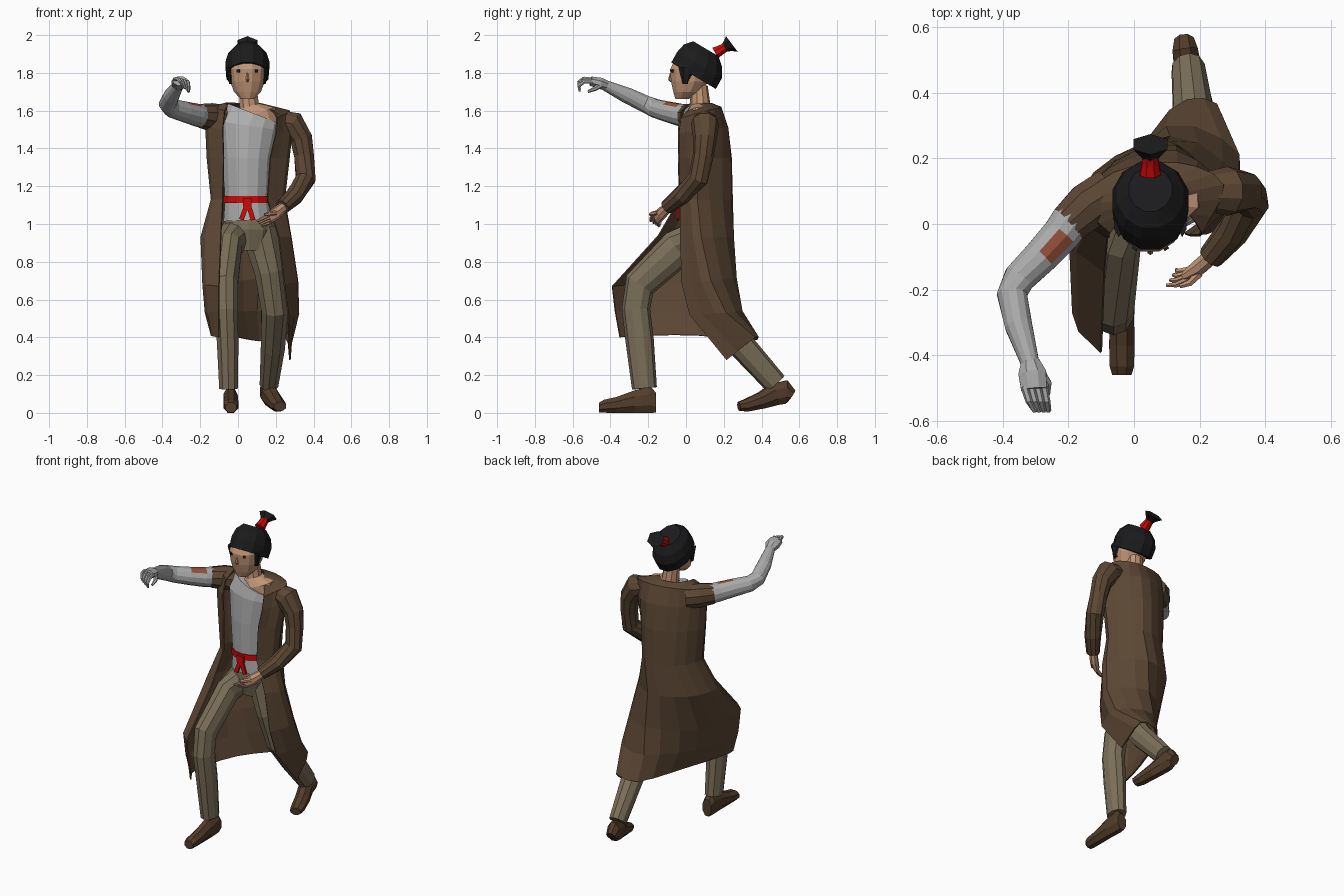
import bpy, bmesh, math
from mathutils import Vector, Matrix


def mat(name, r, g, b):
    m = bpy.data.materials.new(name)
    m.diffuse_color = (r, g, b, 1)
    return m


COAT = mat("coat brown", 0.105, 0.062, 0.034)
PANTS = mat("trouser khaki", 0.20, 0.16, 0.10)
SHIRT = mat("shirt grey", 0.43, 0.43, 0.43)
ARM = mat("arm grey", 0.40, 0.40, 0.40)
SKIN = mat("skin", 0.53, 0.30, 0.18)
RED = mat("sash red", 0.60, 0.003, 0.003)
RUST = mat("arm mark rust", 0.30, 0.08, 0.045)
BOOT = mat("boot brown", 0.085, 0.047, 0.024)
HAIR = mat("hair black", 0.011, 0.011, 0.012)


def finish(name, bm, *mats):
    bmesh.ops.recalc_face_normals(bm, faces=bm.faces[:])
    me = bpy.data.meshes.new(name)
    bm.to_mesh(me)
    bm.free()
    for m in mats:
        me.materials.append(m)
    ob = bpy.data.objects.new(name, me)
    bpy.context.collection.objects.link(ob)
    return ob


def tube(name, pts, *mats, n=8, ref=(0, 0, 1), axis=None, rule=None):
    """Loft elliptical rings (x, y, z, side radius, up radius) along a path."""
    bm = bmesh.new()
    P = [Vector(p[:3]) for p in pts]
    rings = []
    for i, p in enumerate(pts):
        t = Vector(axis) if axis else P[min(i + 1, len(P) - 1)] - P[max(i - 1, 0)]
        t.normalize()
        side = t.cross(Vector(ref)).normalized()
        up = side.cross(t)
        ring = []
        for k in range(n):
            a = 2 * math.pi * (k + 0.5) / n
            ring.append(bm.verts.new(P[i] + side * math.cos(a) * p[3] + up * math.sin(a) * p[-1]))
        rings.append(ring)
    for a, b in zip(rings, rings[1:]):
        for k in range(n):
            bm.faces.new((a[k], a[(k + 1) % n], b[(k + 1) % n], b[k]))
    bm.faces.new(rings[0])
    bm.faces.new(rings[-1])
    if rule:
        bmesh.ops.recalc_face_normals(bm, faces=bm.faces[:])
        for f in bm.faces:
            f.material_index = int(rule(f))
    return finish(name, bm, *mats)


def box(name, loc, size, m, rot=0.0, axis='Z'):
    bm = bmesh.new()
    bmesh.ops.create_cube(bm, size=1, matrix=Matrix.Translation(loc)
                          @ Matrix.Rotation(rot, 4, axis) @ Matrix.Diagonal((*size, 1)))
    return finish(name, bm, m)


def spline(ctrl, count):
    """Catmull-Rom points through the control points."""
    c = [Vector(p) for p in ctrl]
    c = [2 * c[0] - c[1]] + c + [2 * c[-1] - c[-2]]
    out = []
    for j in range(count):
        u = j / (count - 1) * (len(c) - 3)
        i = min(int(u), len(c) - 4)
        t = u - i
        a, b, d, e = c[i:i + 4]
        out.append(0.5 * (2 * b + (d - a) * t + (2 * a - 5 * b + 4 * d - e) * t ** 2
                          + (3 * b - a - 3 * d + e) * t ** 3))
    return out


# Long open coat: each ring runs from one front edge round the back to the other
upper = [
    [(-.055, 0, 1.625), (-.06, .07, 1.64), (-.01, .125, 1.638), (.08, .135, 1.635), (.125, .09, 1.635), (.19, 0, 1.592)],
    [(-.07, -.025, 1.60), (-.15, .06, 1.615), (-.06, .155, 1.62), (.13, .185, 1.615), (.27, .12, 1.60), (.205, -.025, 1.56)],
    [(-.08, -.04, 1.50), (-.17, .035, 1.52), (-.07, .17, 1.51), (.13, .22, 1.51), (.285, .09, 1.50), (.20, -.035, 1.48)],
    [(-.075, -.04, 1.35), (-.162, .04, 1.35), (-.06, .185, 1.35), (.13, .235, 1.35), (.27, .06, 1.35), (.17, -.035, 1.35)],
    [(-.08, -.035, 1.13), (-.14, .04, 1.13), (-.05, .195, 1.13), (.13, .238, 1.13), (.245, .06, 1.13), (.155, -.03, 1.13)],
]
skirt = [
    [(-.09, -.145, .94), (-.195, -.04, .93), (-.12, .155, .93), (.10, .25, .93), (.28, .08, .93), (.215, -.03, .93)],
    [(-.10, -.39, .67), (-.185, -.27, .68), (-.13, .06, .68), (.11, .265, .71), (.315, .13, .70), (.245, -.02, .68)],
    [(-.10, -.375, .54), (-.172, -.26, .53), (-.10, .04, .53), (.10, .295, .54), (.318, .21, .53), (.265, .02, .52)],
    [(-.10, -.35, .40), (-.14, -.24, .41), (-.05, .06, .41), (.11, .345, .38), (.25, .365, .40), (.275, .215, .28)],
]
bm = bmesh.new()
rows = [[bm.verts.new(v) for v in spline(r, 16)] for r in upper + skirt]
for a, b in zip(rows, rows[1:]):
    for k in range(15):
        bm.faces.new((a[k], a[k + 1], b[k + 1], b[k]))
coat = finish("coat", bm, COAT)
sol = coat.modifiers.new("cloth", 'SOLIDIFY')
sol.thickness = 0.008
sol.offset = 0

# Coat sleeves
tube("short_sleeve", [(-.07, .10, 1.555, .075), (-.14, .055, 1.565, .075), (-.20, 0, 1.572, .064)],
     COAT, n=10)
tube("long_sleeve", [(.22, .10, 1.545, .06), (.285, .10, 1.53, .075), (.335, .10, 1.45, .062), (.35, .09, 1.36, .055),
                     (.358, .065, 1.24, .055), (.30, -.025, 1.15, .05), (.235, -.10, 1.09, .04)],
     COAT, n=10, ref=(0, 1, 0))

# Shirt, chest and neck, sash
tube("shirt", [(.055, .08, 1.02, .135, .115), (.05, .08, 1.13, .122, .113), (.05, .08, 1.35, .135, .122),
               (.06, .08, 1.52, .165, .115), (.085, .08, 1.585, .15, .095)], SHIRT, n=14, ref=(0, 1, 0))
tube("neck_and_chest", [(.09, .08, 1.53, .14, .09), (.09, .075, 1.585, .115, .08), (.06, .075, 1.625, .055, .055),
                        (.05, .07, 1.73, .048, .045)], SKIN, n=10, ref=(0, 1, 0))
Z = (0, 0, 1)
tube("sash", [(.05, .08, 1.11, .13, .12), (.05, .08, 1.148, .13, .12)], RED, n=14, ref=(0, 1, 0), axis=Z)
box("sash_knot", (.05, -.042, 1.115), (.045, .022, .045), RED)
for x, a in ((.033, .35), (.067, -.3)):
    box("sash_tail", (x, -.042, 1.065), (.025, .012, .09), RED, a, 'Y')

# Trousers
tube("hips", [(.055, .08, 1.06, .125, .105), (.055, .08, .97, .135, .11), (.06, .09, .86, .10, .09)],
     PANTS, n=10, ref=(0, 1, 0), axis=Z)
tube("front_leg", [(-.01, .09, .95, .09, .09), (-.05, -.04, .875, .072, .10), (-.065, -.245, .68, .068, .085),
                   (-.062, -.265, .55, .064, .075), (-.055, -.245, .38, .06, .075), (-.05, -.22, .13, .052, .066)],
     PANTS, n=10, ref=(0, 1, 0))
tube("back_leg", [(.11, .10, .97, .10, .10), (.165, .10, .75, .082, .09), (.195, .145, .55, .075, .085),
                  (.185, .30, .35, .067, .072), (.165, .475, .155, .052, .062)],
     PANTS, n=10, ref=(0, 1, 0))

# Boots
tube("front_boot", [(-.04, -.16, .055, .034, .058), (-.04, -.19, .07, .04, .076), (-.037, -.27, .06, .04, .065),
                    (-.037, -.37, .042, .042, .045), (-.037, -.435, .035, .04, .037), (-.037, -.46, .028, .032, .028)],
     BOOT, axis=(0, -1, 0))
tube("back_boot", [(.153, .56, .09, .032, .036), (.156, .53, .11, .042, .068), (.165, .47, .098, .045, .063),
                   (.19, .40, .066, .045, .048), (.212, .32, .04, .043, .036), (.222, .28, .034, .036, .026)],
     BOOT)

# Bare grey arm with a rust mark on its upper inner side
mark = Vector((.42, -.34, .84))
tube("raised_arm", [(-.12, .08, 1.565, .062), (-.20, 0, 1.573, .062), (-.222, -.032, 1.578, .06),
                    (-.285, -.10, 1.595, .055), (-.35, -.165, 1.613, .05), (-.372, -.215, 1.635, .047),
                    (-.352, -.31, 1.68, .043), (-.315, -.43, 1.735, .028)], ARM, RUST, n=12,
     rule=lambda f: f.normal.dot(mark) > .75 and -.28 < f.calc_center_median().x < -.225)

# Hands
tube("raised_palm", [(-.316, -.42, 1.732, .03, .028), (-.31, -.455, 1.745, .046, .032),
                     (-.305, -.505, 1.757, .042, .026)], ARM)
tube("lowered_palm", [(.245, -.09, 1.095, .026, .026), (.20, -.13, 1.055, .026, .034),
                      (.16, -.155, 1.03, .016, .034)], SKIN)
for i in range(4):
    tube("raised_finger", [(-.335 + .02 * i, -.495, 1.765 - .004 * i, .012), (-.32 + .018 * i, -.54, 1.77 - .006 * i, .011),
                           (-.303 + .014 * i, -.568, 1.752 - .008 * i, .009), (-.29 + .01 * i, -.562, 1.725 - .008 * i, .006)],
         ARM, n=6, ref=(1, 0, 0))
    tube("lowered_finger", [(.165, -.17 + .01 * i, 1.05 - .014 * i, .011), (.13, -.185 + .013 * i, 1.03 - .012 * i, .009),
                            (.10 + .01 * i, -.187 + .016 * i, 1.015 - .01 * i, .006)], SKIN, n=6)
tube("raised_thumb", [(-.285, -.45, 1.735, .015), (-.262, -.485, 1.715, .012), (-.262, -.52, 1.70, .007)], ARM, n=6)
tube("lowered_thumb", [(.20, -.15, 1.06, .014), (.17, -.18, 1.055, .011), (.14, -.19, 1.05, .007)], SKIN, n=6)

# Head, nose and eyes
tube("head", [(.05, -.02, 1.663, .038, .038), (.05, .005, 1.70, .074, .075), (.05, .02, 1.755, .095, .103),
              (.05, .022, 1.82, .102, .11), (.05, .04, 1.88, .085, .095), (.05, .06, 1.91, .05, .06)],
     SKIN, n=12, ref=(0, 1, 0), axis=Z)
tube("nose", [(.05, -.08, 1.80, .004, .005), (.05, -.083, 1.765, .01, .012), (.05, -.078, 1.752, .006, .006)],
     SKIN, n=6, ref=(0, 1, 0), axis=Z)
for s in (-1, 1):
    box("eye", (.05 + s * .048, -.0745, 1.81), (.016, .009, .014), HAIR, s * .6)

# Hair cap tilted down to the nape, with a tied tail
tube("hair", [(.05, .04, 1.785, .115, .142), (.05, .072, 1.842, .12, .142), (.05, .09, 1.89, .105, .122),
              (.05, .105, 1.928, .068, .08)], HAIR, n=12, ref=(0, 1, 0), axis=(0, .51, .86))
for s in (-1, 1):
    tube("sideburn", [(.05 + s * .086, -.005, 1.74, .012, .014), (.05 + s * .097, .01, 1.83, .016, .05)],
         HAIR, n=6, ref=(0, 1, 0), axis=Z)
tube("hair_tie", [(.05, .155, 1.905, .034), (.05, .185, 1.922, .028), (.05, .212, 1.937, .026)], RED)
tube("hair_tail", [(.05, .20, 1.93, .022, .022), (.05, .222, 1.943, .042, .034), (.05, .243, 1.953, .06, .052)],
     HAIR, n=6, axis=(0, .8, .6))
